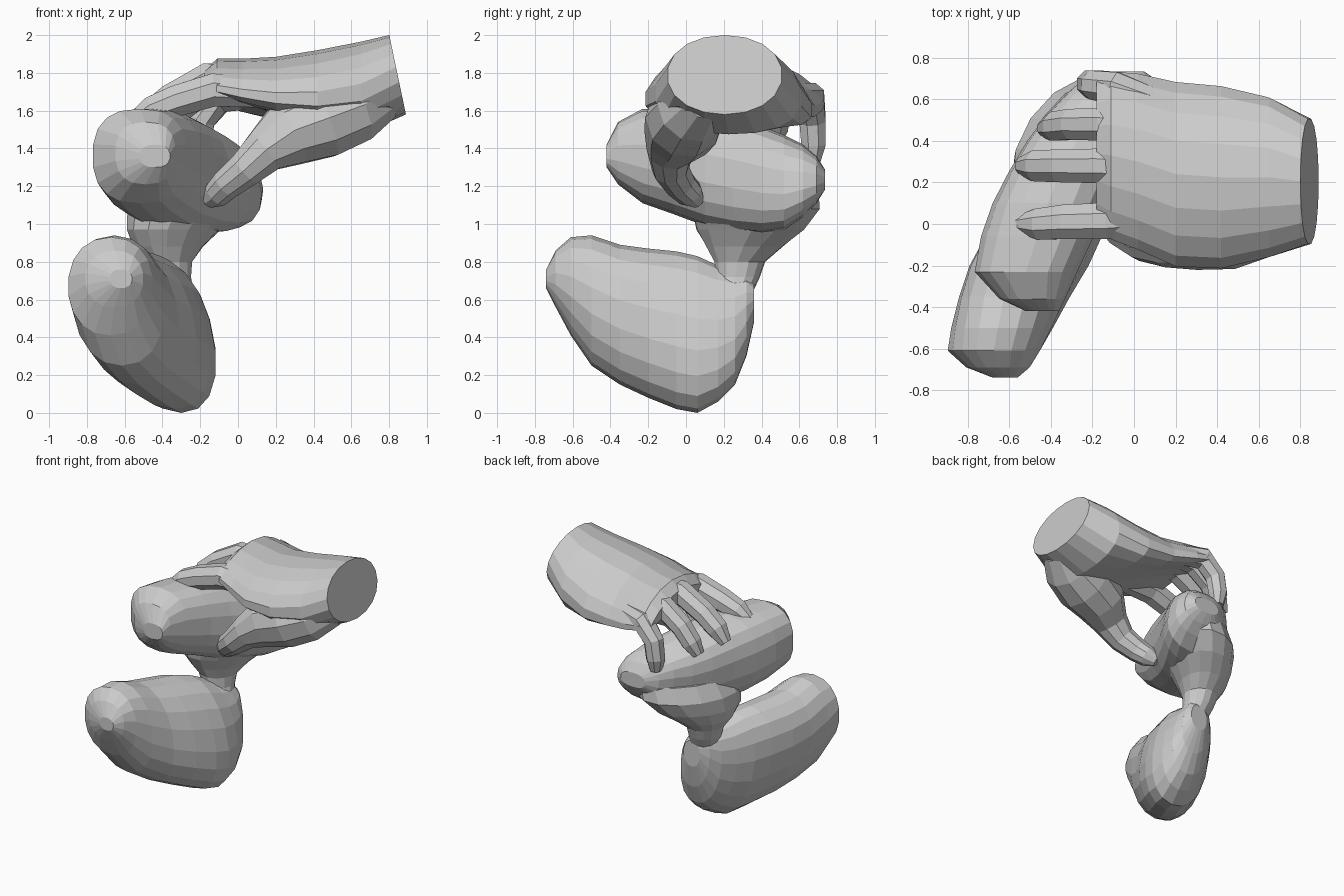
import bpy, bmesh, math
from mathutils import Vector


def skin(name, rings):
    """Join matching rings of points into a closed faceted body."""
    bm = bmesh.new()
    vs = [[bm.verts.new(p) for p in r] for r in rings]
    n = len(rings[0])
    for a, b in zip(vs, vs[1:]):
        for i in range(n):
            j = (i + 1) % n
            bm.faces.new((a[i], a[j], b[j], b[i]))
    bm.faces.new(vs[0][::-1])
    bm.faces.new(vs[-1])
    bmesh.ops.recalc_face_normals(bm, faces=bm.faces)
    me = bpy.data.meshes.new(name)
    bm.to_mesh(me)
    bm.free()
    ob = bpy.data.objects.new(name, me)
    bpy.context.collection.objects.link(ob)
    return ob


def oval(n, power=2.0):
    """Unit superellipse points."""
    out = []
    for i in range(n):
        t = 2 * math.pi * (i + 0.5) / n
        c, s = math.cos(t), math.sin(t)
        e = 2 / power
        out.append((math.copysign(abs(c) ** e, c), math.copysign(abs(s) ** e, s)))
    return out


def lobe(name, rows, power):
    """Body lofted along y; rows are y, x0, x1, z0, z1, lean."""
    rings = []
    for y, x0, x1, z0, z1, lean in rows:
        hx = math.sqrt(max(((x1 - x0) / 2) ** 2 - lean ** 2, 0.0004))
        rings.append([((x0 + x1) / 2 + hx * c + lean * s, y, (z0 + z1) / 2 + (z1 - z0) / 2 * s)
                      for c, s in oval(18, power)])
    return skin(name, rings)


def digit(name, path, n=8):
    """Tapering tube; path is x, y, z, radius."""
    pts = [Vector(p[:3]) for p in path]
    rings = []
    for i, p in enumerate(pts):
        t = (pts[min(i + 1, len(pts) - 1)] - pts[max(i - 1, 0)]).normalized()
        u = t.cross(Vector((0, 1, 0))).normalized()
        v = t.cross(u)
        rings.append([p + (u * c + v * s) * path[i][3] for c, s in oval(n)])
    return skin(name, rings)


def unite(base, parts):
    """Merge parts into the base as one surface."""
    bpy.context.view_layer.objects.active = base
    for p in parts:
        m = base.modifiers.new("union", 'BOOLEAN')
        m.operation = 'UNION'
        m.solver = 'EXACT'
        m.object = p
        bpy.ops.object.modifier_apply(modifier=m.name)
        bpy.data.objects.remove(p)


# Lower rounded lobe
lower = lobe("two_lobed_form", [
    (-0.74, -0.68, -0.56, 0.66, 0.76, 0), (-0.69, -0.81, -0.50, 0.56, 0.86, 0),
    (-0.61, -0.90, -0.45, 0.41, 0.93, 0), (-0.50, -0.88, -0.39, 0.25, 0.94, -0.02),
    (-0.35, -0.84, -0.31, 0.15, 0.89, -0.05), (-0.20, -0.79, -0.22, 0.08, 0.87, -0.07),
    (-0.05, -0.71, -0.15, 0.02, 0.855, -0.09), (0.06, -0.64, -0.12, 0.00, 0.83, -0.08),
    (0.17, -0.56, -0.12, 0.06, 0.78, -0.07), (0.26, -0.49, -0.14, 0.15, 0.75, -0.05),
    (0.32, -0.43, -0.18, 0.30, 0.74, -0.03), (0.36, -0.37, -0.23, 0.48, 0.68, 0)], 2.2)

# Upper lobe under the hand
upper = lobe("upper_lobe", [
    (-0.42, -0.52, -0.36, 1.30, 1.42, 0), (-0.36, -0.65, -0.33, 1.21, 1.54, 0),
    (-0.23, -0.77, -0.27, 1.11, 1.61, 0), (-0.06, -0.74, -0.19, 1.05, 1.61, 0),
    (0.10, -0.68, -0.11, 0.99, 1.60, -0.02), (0.25, -0.60, -0.03, 0.96, 1.57, -0.04),
    (0.40, -0.51, 0.06, 0.95, 1.52, -0.05), (0.52, -0.42, 0.12, 0.97, 1.47, -0.05),
    (0.62, -0.33, 0.13, 1.04, 1.42, -0.04), (0.69, -0.25, 0.11, 1.11, 1.36, -0.02),
    (0.735, -0.16, 0.05, 1.18, 1.29, 0)], 2.5)

# Flared neck joining both lobes: z, x, y, long and short half widths
neck_rows = [(0.60, -0.33, 0.23, 0.11, 0.10), (0.72, -0.36, 0.275, 0.12, 0.11),
             (0.80, -0.37, 0.285, 0.14, 0.125), (0.88, -0.37, 0.31, 0.22, 0.17),
             (0.97, -0.34, 0.34, 0.32, 0.21), (1.08, -0.29, 0.37, 0.38, 0.25),
             (1.20, -0.25, 0.38, 0.36, 0.23)]
ca, sa = math.cos(math.radians(56)), math.sin(math.radians(56))
neck = skin("neck", [[(x + a * c * ca - b * s * sa, y + a * c * sa + b * s * ca, z)
                      for c, s in oval(14)] for z, x, y, a, b in neck_rows])
unite(lower, [neck, upper])

# Forearm stump and arched palm: x, y, half width, z, half height, edge droop
palm_rows = [(0.845, 0.205, 0.305, 1.79, 0.21, 0), (0.65, 0.225, 0.39, 1.72, 0.245, 0.05),
             (0.42, 0.225, 0.445, 1.72, 0.20, 0.12), (0.20, 0.24, 0.45, 1.735, 0.15, 0.14),
             (0.02, 0.30, 0.43, 1.76, 0.115, 0.14), (-0.11, 0.33, 0.41, 1.785, 0.09, 0.14),
             (-0.18, 0.34, 0.37, 1.765, 0.05, 0.13)]
palm = skin("gripping_hand", [
    [(x - (0.21 * h * s if i == 0 else 0), y + w * c, z + h * s - d * c * c * (1 if c > 0 else 0.5))
     for c, s in oval(18, 2.1)] for i, (x, y, w, z, h, d) in enumerate(palm_rows)])

# Four curled fingers and the opposing thumb
paths = {
    "index_finger": [(0.14, 0.03, 1.69, 0.08), (-0.13, 0.015, 1.71, 0.095), (-0.33, 0.01, 1.65, 0.09),
                     (-0.46, 0.0, 1.60, 0.08), (-0.55, 0.0, 1.55, 0.045)],
    "middle_finger": [(0.0, 0.27, 1.77, 0.08), (-0.16, 0.28, 1.77, 0.09), (-0.36, 0.28, 1.66, 0.085),
                      (-0.47, 0.28, 1.57, 0.08), (-0.54, 0.28, 1.48, 0.045)],
    "ring_finger": [(0.0, 0.47, 1.74, 0.08), (-0.15, 0.48, 1.73, 0.085), (-0.30, 0.48, 1.62, 0.08),
                    (-0.38, 0.47, 1.51, 0.075), (-0.43, 0.46, 1.43, 0.045)],
    "little_finger": [(0.14, 0.57, 1.68, 0.07), (-0.09, 0.655, 1.67, 0.085), (-0.19, 0.67, 1.55, 0.075),
                      (-0.21, 0.675, 1.42, 0.07), (-0.21, 0.67, 1.33, 0.045)],
    "thumb": [(0.76, 0.10, 1.68, 0.14), (0.62, 0.03, 1.61, 0.19), (0.45, -0.01, 1.55, 0.21),
              (0.27, -0.04, 1.48, 0.185), (0.14, -0.085, 1.385, 0.125), (0.04, -0.08, 1.29, 0.10),
              (-0.06, -0.03, 1.21, 0.085), (-0.11, 0.02, 1.16, 0.075), (-0.16, 0.06, 1.12, 0.04)]}
unite(palm, [digit(k, p, 10 if k == "thumb" else 8) for k, p in paths.items()])
